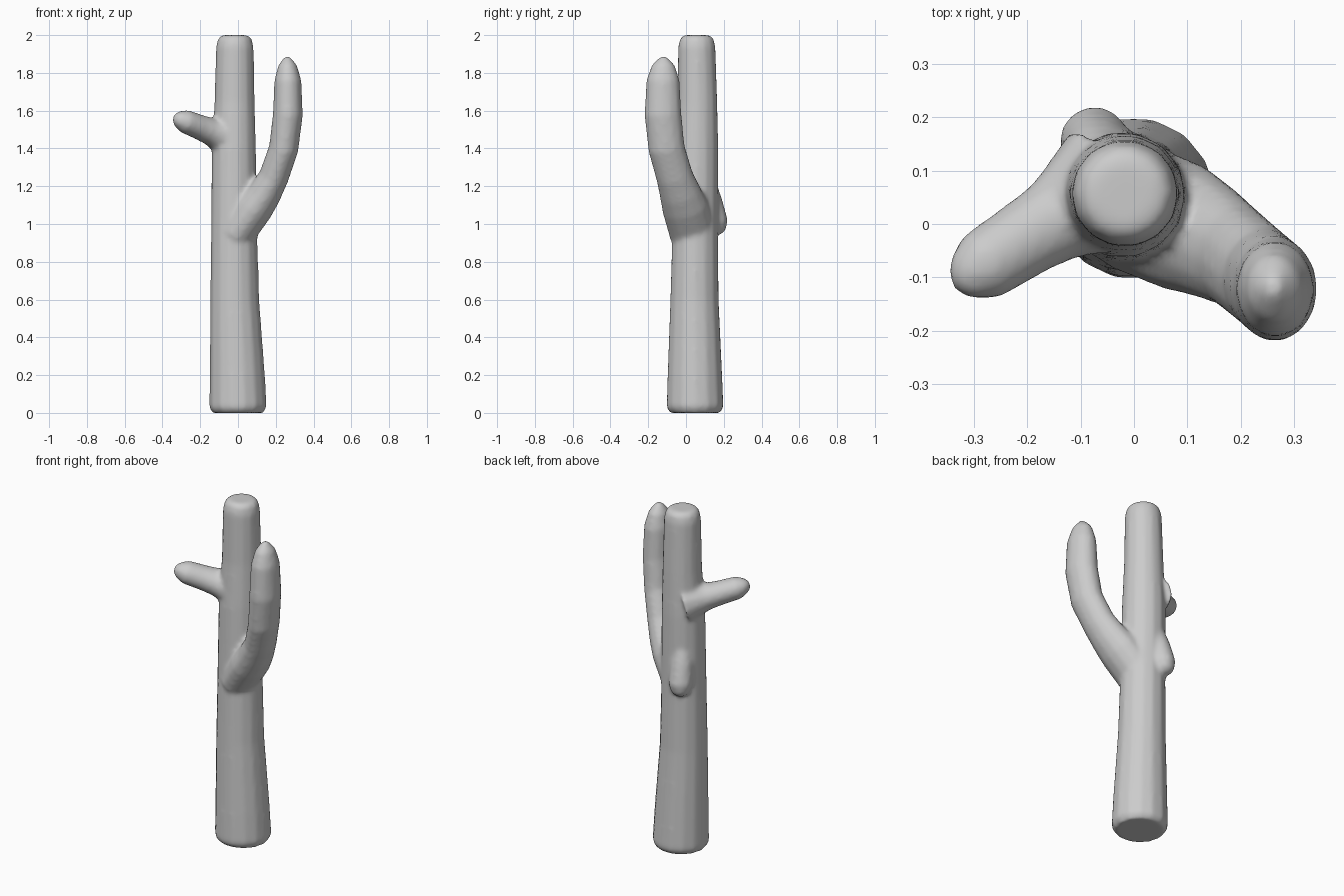
import bpy, bmesh, math
from mathutils import Vector

cube = bpy.data.objects.get("Cube")
if cube:
    bpy.data.objects.remove(cube, do_unlink=True)

SIDES = 14
mat = bpy.data.materials.new("plain grey")
mat.use_nodes = True
grey = (0.6, 0.6, 0.6, 1)
mat.diffuse_color = grey
mat.node_tree.nodes["Principled BSDF"].inputs["Base Color"].default_value = grey


def tube(bm, path, stretch=1.0):
    """Closed tube through (x, y, z, radius) stations, widened along y by stretch."""
    pts = [Vector(p[:3]) for p in path]
    rings = []
    for i, p in enumerate(pts):
        t = (pts[min(i + 1, len(pts) - 1)] - pts[max(i - 1, 0)]).normalized()
        ref = Vector((0, 1, 0))
        v = (ref - t * t.dot(ref)).normalized()
        u = v.cross(t)
        r = path[i][3]
        ring = []
        for k in range(SIDES):
            a = math.tau * k / SIDES
            ring.append(bm.verts.new(p + u * r * math.cos(a) + v * r * stretch * math.sin(a)))
        rings.append(ring)
    for a, b in zip(rings, rings[1:]):
        for k in range(SIDES):
            n = (k + 1) % SIDES
            bm.faces.new((a[k], a[n], b[n], b[k]))
    bm.faces.new(rings[0][::-1])
    bm.faces.new(rings[-1])


bm = bmesh.new()

# Trunk, tapering upward with softened ends
tube(bm, [(0, .048, 0, .135), (0, .048, .03, .153), (-.004, .047, .2, .147),
          (-.017, .045, .6, .13), (-.02, .048, .9, .124), (-.022, .055, 1.4, .118),
          (-.018, .06, 1.65, .107), (-.017, .057, 1.94, .1), (-.017, .057, 1.98, .09),
          (-.017, .057, 2.0, .07)])

# Long arm curving upward
tube(bm, [(-.01, .035, .95, .1), (.09, -.005, 1.09, .1), (.14, -.03, 1.16, .09),
          (.19, -.06, 1.25, .08), (.242, -.103, 1.4, .079), (.264, -.122, 1.58, .08),
          (.264, -.122, 1.76, .072), (.262, -.12, 1.84, .05), (.26, -.12, 1.885, .016)], 1.24)

# Short side branch, flared where it leaves the trunk
tube(bm, [(-.05, .065, 1.46, .12), (-.11, .03, 1.48, .09), (-.15, .005, 1.492, .073),
          (-.2, -.025, 1.511, .067), (-.285, -.08, 1.545, .062), (-.32, -.1, 1.556, .042),
          (-.34, -.108, 1.56, .02)], 1.1)

# Drooping stub on the back
tube(bm, [(-.045, .09, 1.27, .05), (-.065, .13, 1.12, .063), (-.075, .157, 1.01, .066),
          (-.078, .163, .965, .05), (-.078, .163, .945, .025)])

bmesh.ops.recalc_face_normals(bm, faces=bm.faces)
mesh = bpy.data.meshes.new("branched_trunk")
bm.to_mesh(mesh)
bm.free()
mesh.materials.append(mat)
trunk = bpy.data.objects.new("branched_trunk", mesh)
bpy.context.collection.objects.link(trunk)

# Fuse the limbs into one skin and soften the joints
fuse = trunk.modifiers.new("fuse", 'REMESH')
fuse.mode = 'VOXEL'
fuse.voxel_size = 0.012
fuse.use_smooth_shade = True
soft = trunk.modifiers.new("soften", 'SMOOTH')
soft.factor = 0.5
soft.iterations = 8
